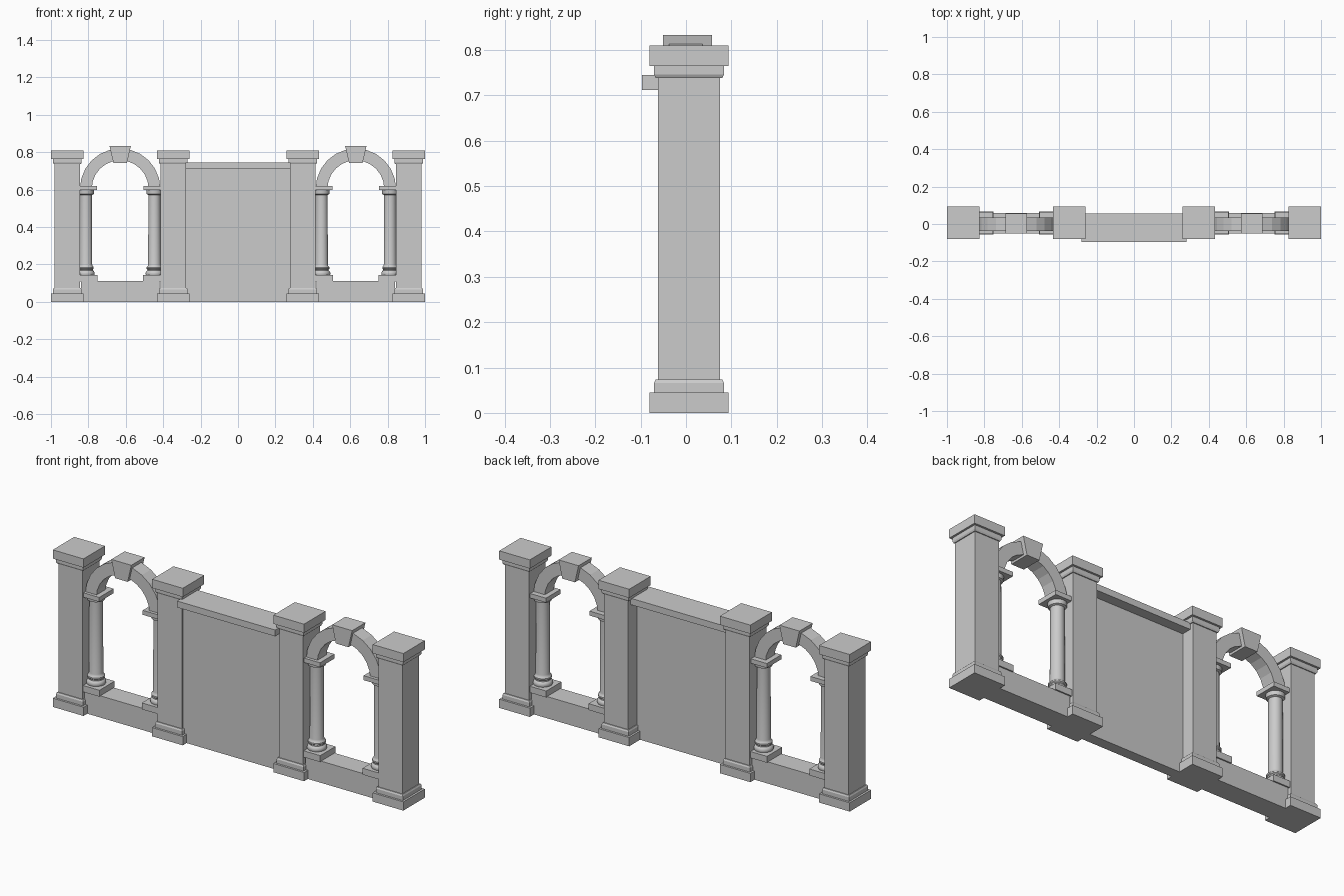
import bpy, bmesh
from math import sin, cos, pi, sqrt

if "Cube" in bpy.data.objects:
    bpy.data.objects.remove(bpy.data.objects["Cube"])


def loft(name, x, y, profile, sides, smooth=False):
    """Stack regular cross-sections (radius, z) into one closed solid."""
    bm = bmesh.new()
    rings = []
    for r, z in profile:
        if sides == 4:                      # r is half the side of a square
            r *= sqrt(2)
        rings.append([bm.verts.new((x + r * cos(2 * pi * (i + .5) / sides),
                                    y + r * sin(2 * pi * (i + .5) / sides), z))
                      for i in range(sides)])
    for a, b in zip(rings, rings[1:]):
        for i in range(sides):
            j = (i + 1) % sides
            bm.faces.new((a[i], a[j], b[j], b[i]))
    bm.faces.new(rings[0][::-1])
    bm.faces.new(rings[-1])
    return finish(name, bm, smooth)


def extrude_xz(name, points, y0, y1):
    """Extrude an outline in the xz plane from y0 to y1."""
    bm = bmesh.new()
    face = bm.faces.new([bm.verts.new((px, y0, pz)) for px, pz in points])
    new = bmesh.ops.extrude_face_region(bm, geom=[face])["geom"]
    bmesh.ops.translate(bm, vec=(0, y1 - y0, 0),
                        verts=[v for v in new if isinstance(v, bmesh.types.BMVert)])
    return finish(name, bm)


def box(name, x0, x1, y0, y1, z0, z1):
    return extrude_xz(name, [(x0, z0), (x1, z0), (x1, z1), (x0, z1)], y0, y1)


def finish(name, bm, smooth=False):
    bmesh.ops.recalc_face_normals(bm, faces=bm.faces[:])
    me = bpy.data.meshes.new(name)
    bm.to_mesh(me)
    bm.free()
    ob = bpy.data.objects.new(name, me)
    bpy.context.collection.objects.link(ob)
    if smooth:
        bpy.ops.object.select_all(action='DESELECT')
        ob.select_set(True)
        bpy.context.view_layer.objects.active = ob
        bpy.ops.object.shade_smooth_by_angle(angle=0.6)
    return ob


# square pillar with stepped foot and head
PILLAR = [(.0875, 0), (.0875, .045), (.077, .045), (.077, .066), (.073, .074),
          (.0685, .074), (.0685, .738), (.073, .738), (.077, .746), (.077, .765),
          (.0875, .765), (.0875, .81)]
# round column between its plinth and abacus
COLUMN = [(.044, .14), (.047, .148), (.047, .156), (.043, .164), (.038, .168),
          (.038, .174), (.042, .178), (.042, .185), (.036, .192), (.034, .2),
          (.032, .572), (.042, .576), (.044, .6)]

for side, s in (("left", -1), ("right", 1)):
    for pos, x in (("outer", .9125), ("inner", .346)):
        loft(f"{side}_{pos}_pillar", s * x, .0065, PILLAR, 4)

    # low wall under the arch
    c = s * .63
    box(f"{side}_low_wall", c - .21, c + .21, -.05, .06, 0, .112)

    # pair of columns
    for pos, d in (("outer", s), ("inner", -s)):
        x = c + d * .183
        loft(f"{side}_{pos}_column_plinth", x, .005, [(.062, .11), (.062, .143)], 4)
        loft(f"{side}_{pos}_column", x, .005, COLUMN, 24, True)
        loft(f"{side}_{pos}_abacus", x, .005, [(.059, .597), (.059, .62)], 4)

    # arch ring and keystone
    n = 12
    arc = [(cos(pi * i / n), sin(pi * i / n)) for i in range(n + 1)]
    ring = [(c + .215 * a, .605 + .215 * b) for a, b in arc]
    ring += [(c + .152 * a, .605 + .152 * b) for a, b in reversed(arc)]
    extrude_xz(f"{side}_arch", ring, -.038, .036)
    extrude_xz(f"{side}_keystone",
               [(c - .036, .742), (c + .036, .742), (c + .057, .833), (c - .057, .833)],
               -.051, .057)

# central wall panel and its coping
box("wall_panel", -.3, .3, -.05, .005, 0, .715)
box("wall_coping", -.28, .28, -.097, .057, .712, .745)
